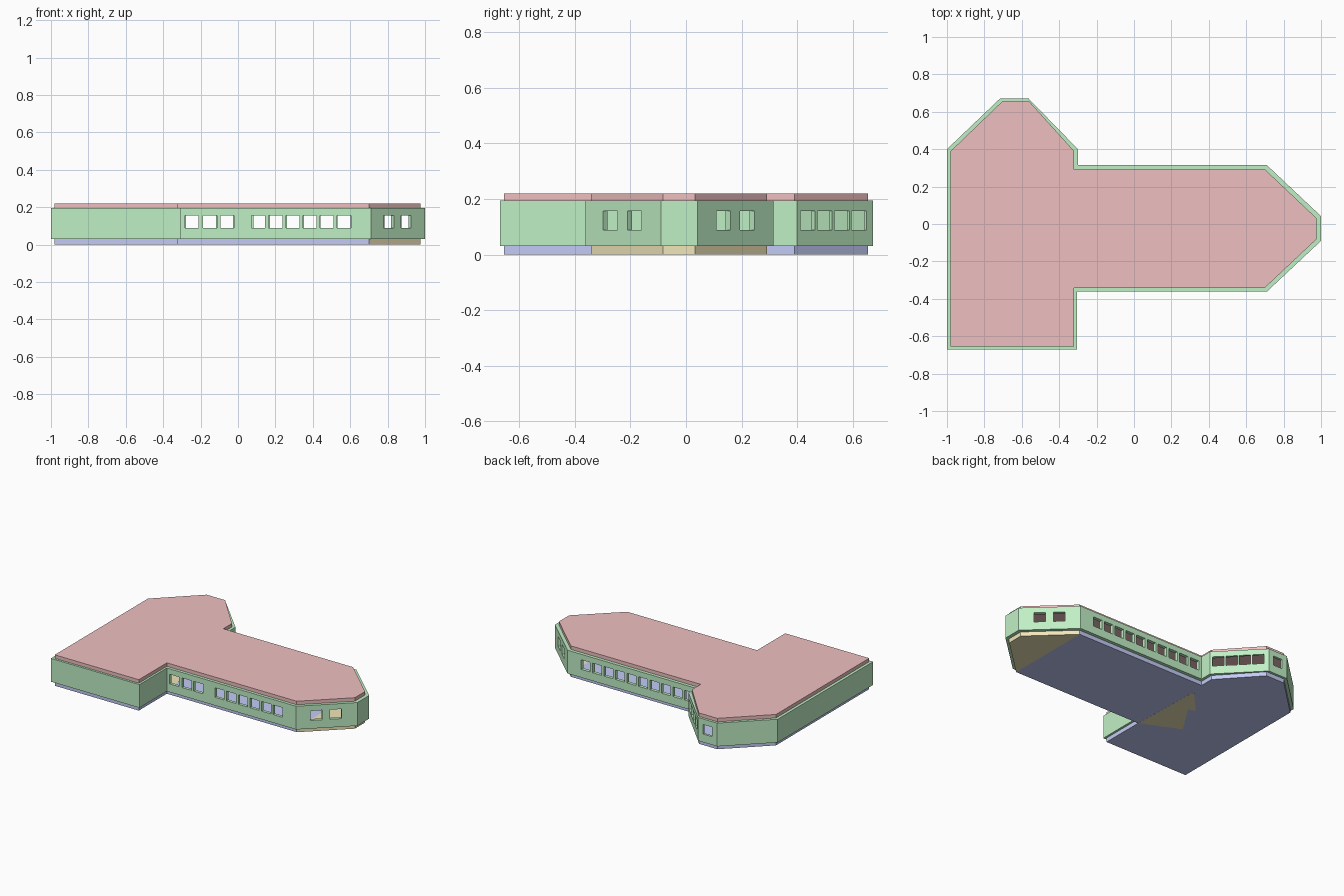
import bpy, bmesh
from mathutils import Vector, Matrix

if "Cube" in bpy.data.objects:
    bpy.data.objects.remove(bpy.data.objects["Cube"])

OUTER = [(-1, -.67), (-.305, -.67), (-.305, -.362), (.71, -.362), (1, -.09), (1, .042),
         (.71, .315), (-.30, .315), (-.30, .40), (-.565, .672), (-.715, .672), (-1, .40)]
INNER = [(-.98, -.655), (-.32, -.655), (-.32, -.341), (.70, -.341), (.975, -.082), (.975, .032),
         (.70, .292), (-.32, .292), (-.32, .39), (-.56, .655), (-.705, .655), (-.98, .39)]


def material(name, rgb):
    m = bpy.data.materials.new(name)
    m.diffuse_color = (*rgb, 1)
    m.use_nodes = True
    m.node_tree.nodes["Principled BSDF"].inputs["Base Color"].default_value = m.diffuse_color
    return m


def finish(name, bm, mat=None):
    bmesh.ops.recalc_face_normals(bm, faces=bm.faces)
    me = bpy.data.meshes.new(name)
    bm.to_mesh(me)
    bm.free()
    ob = bpy.data.objects.new(name, me)
    bpy.context.collection.objects.link(ob)
    if mat:
        me.materials.append(mat)
    return ob


def prism(name, pts, z0, z1, mat):
    bm = bmesh.new()
    lo = [bm.verts.new((x, y, z0)) for x, y in pts]
    hi = [bm.verts.new((x, y, z1)) for x, y in pts]
    bm.faces.new(lo)
    bm.faces.new(hi)
    for i in range(len(pts)):
        j = (i + 1) % len(pts)
        bm.faces.new((lo[i], lo[j], hi[j], hi[i]))
    return finish(name, bm, mat)


def ring(name, outer, inner, z0, z1, mat):
    bm = bmesh.new()
    loops = [[bm.verts.new((x, y, z)) for x, y in p]
             for p, z in ((outer, z0), (outer, z1), (inner, z1), (inner, z0))]
    n = len(outer)
    for k in range(4):
        a, b = loops[k], loops[(k + 1) % 4]
        for i in range(n):
            j = (i + 1) % n
            bm.faces.new((a[i], a[j], b[j], b[i]))
    return finish(name, bm, mat)


green = material("wall_green", (.53, .87, .56))
red = material("roof_red", (.86, .53, .53))
blue = material("floor_blue", (.55, .6, .92))
tan = material("floor_tan", (.88, .79, .49))

# Roof and floor slabs
prism("roof", INNER, .195, .22, red)
prism("main_floor", INNER[:4] + INNER[6:], 0.0006, .03, blue)
prism("end_floor", INNER[3:7], 0, .03, tan)
prism("inner_floor_patch", [(-.322, -.338), (-.335, .20), (-.505, .015), (-.45, .003), (-.59, -.217)],
      0, .0304, tan)

# Wall ring with window openings
walls = ring("walls", OUTER, INNER, .03, .195, green)

# Windows: wall edge index -> fractions along the edge and opening width
front = [-.248, -.15, -.058] + [.109 + .0915 * i for i in range(6)]
back = [.567 - .09 * i for i in range(10)]
openings = {
    2: ([(x + .305) / 1.015 for x in front], .073),
    3: ([.33, .65], .075),
    5: ([.34, .655], .075),
    6: ([(.71 - x) / 1.01 for x in back], .07),
    8: ([.14 + .226 * i for i in range(4)], .074),
    9: ([.5], .07),
}
bm = bmesh.new()
for edge, (fractions, width) in openings.items():
    a, b = Vector((*OUTER[edge], 0)), Vector((*OUTER[edge + 1], 0))
    d = (b - a).normalized()
    turn = Matrix((d, Vector((-d.y, d.x, 0)), Vector((0, 0, 1)))).transposed().to_4x4()
    for f in fractions:
        spot = a.lerp(b, f) + Vector((0, 0, .122))
        size = Matrix.Diagonal((width, .07, .068, 1))
        bmesh.ops.create_cube(bm, size=1, matrix=Matrix.Translation(spot) @ turn @ size)
cutter = finish("window_cutter", bm)
cutter.hide_render = True

mod = walls.modifiers.new("windows", 'BOOLEAN')
mod.operation = 'DIFFERENCE'
mod.solver = 'EXACT'
mod.object = cutter
bpy.context.view_layer.objects.active = walls
bpy.ops.object.modifier_apply(modifier=mod.name)
bpy.data.objects.remove(cutter)
